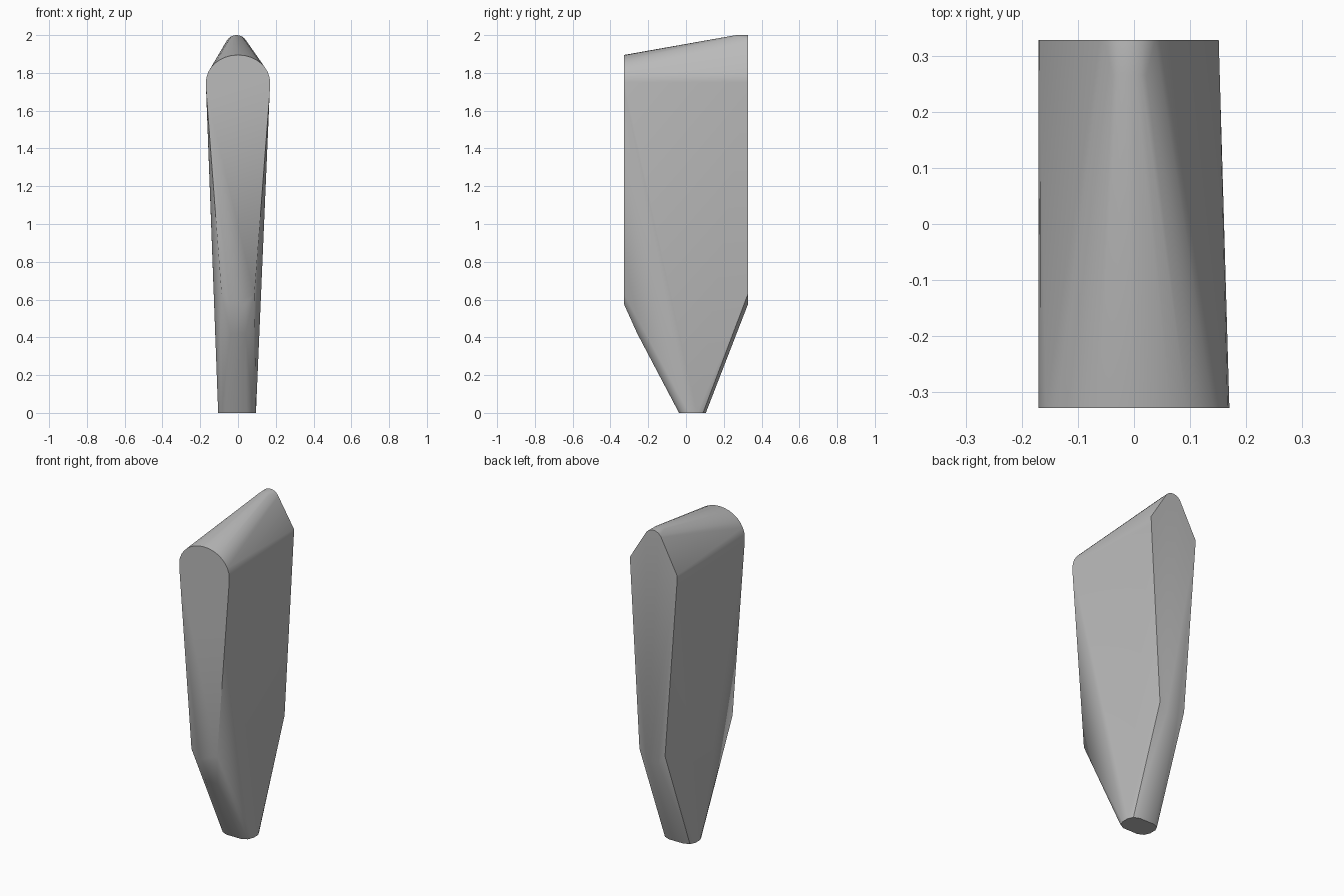
import bpy, bmesh
from math import cos, sin, pi, radians

cube = bpy.data.objects.get("Cube")
if cube:
    bpy.data.objects.remove(cube, do_unlink=True)

grey = bpy.data.materials.new("plain grey")
grey.use_nodes = True
colour = (0.5, 0.5, 0.5, 1)
grey.diffuse_color = colour
grey.node_tree.nodes["Principled BSDF"].inputs["Base Color"].default_value = colour

HALF = 0.328


def arc(cx, cz, rx, rz, y, start=0, end=pi, steps=16):
    """Upright elliptical arc in a plane of constant y."""
    angles = [start + (end - start) * i / steps for i in range(steps + 1)]
    return [(cx + rx * cos(a), y, cz + rz * sin(a)) for a in angles]


def lower_end(y):
    """Chamfered lower edge of an end face."""
    return [(s * x, y, z) for s in (-1, 1) for x, z in ((0.087, 0.63), (0.04, 0.575))]


# Broad rounded front end
points = arc(0, 1.75, 0.17, 0.145, -HALF) + lower_end(-HALF)
points += [(s * 0.168, -HALF, 1.70) for s in (-1, 1)]
points += [(s * 0.04, -0.258, 0.42) for s in (-1, 1)]

# Narrow peaked back end, slightly lopsided
points += arc(-0.008, 1.94, 0.06, 0.06, HALF, radians(28), radians(152), 10)
points += arc(-0.008, 1.94, 0.06, 0.06, 0.265, radians(60), radians(120), 6)
points += [(0.151, HALF, 1.795), (0.15, HALF, 1.75), (-0.168, HALF, 1.765), (-0.17, HALF, 1.74)]
points += lower_end(HALF)

# Small rounded foot
for s in (-1, 1):
    for x, y in ((0.05, -0.037), (0.085, -0.02), (0.1, 0.015), (0.1, 0.06), (0.085, 0.09), (0.05, 0.105)):
        points.append((s * x - 0.005, y, 0))

# Skin stretched over the three outlines
bm = bmesh.new()
for p in points:
    bm.verts.new(p)
hull = bmesh.ops.convex_hull(bm, input=bm.verts[:])
spare = {v for v in hull["geom_interior"] + hull["geom_unused"] if isinstance(v, bmesh.types.BMVert)}
bmesh.ops.delete(bm, geom=list(spare), context="VERTS")
bmesh.ops.dissolve_limit(bm, angle_limit=radians(0.5), verts=bm.verts[:], edges=bm.edges[:])
bmesh.ops.recalc_face_normals(bm, faces=bm.faces[:])
mesh = bpy.data.meshes.new("tapered_blade")
bm.to_mesh(mesh)
bm.free()
mesh.materials.append(grey)

blade = bpy.data.objects.new("tapered_blade", mesh)
bpy.context.collection.objects.link(blade)
bpy.context.view_layer.objects.active = blade
blade.select_set(True)
bpy.ops.object.shade_smooth_by_angle(angle=radians(35))
